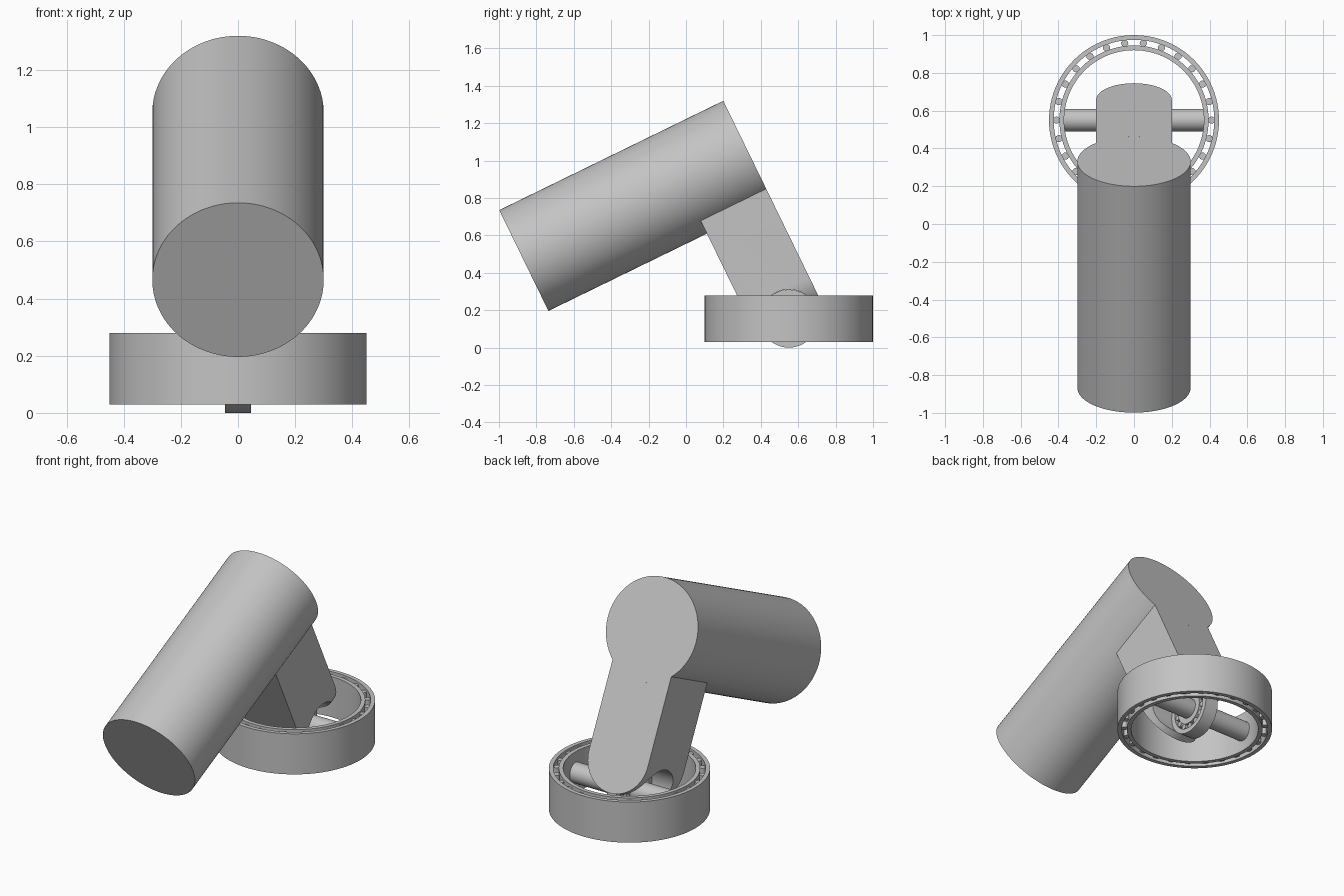
import bpy, bmesh
from math import pi, sin, cos, asin, radians
from mathutils import Matrix, Vector

if "Cube" in bpy.data.objects:
    bpy.data.objects.remove(bpy.data.objects["Cube"], do_unlink=True)

GREY = (0.55, 0.55, 0.55, 1)
metal = bpy.data.materials.new("plain_grey")
metal.use_nodes = True
metal.diffuse_color = GREY
metal.node_tree.nodes["Principled BSDF"].inputs["Base Color"].default_value = GREY

# Frames: tilted head and arm, flat wheel bearing, sideways hub
HUB = Vector((0, 0.55, 0.155))
TILTED = Matrix.Translation((0, 0.331, 1.05)) @ Matrix.Rotation(radians(26), 4, 'X')
FLAT = Matrix.Translation(HUB)
SIDEWAYS = FLAT @ Matrix.Rotation(pi / 2, 4, 'Y')


def finish(name, bm, frame):
    bmesh.ops.recalc_face_normals(bm, faces=bm.faces)
    bm.transform(frame)
    mesh = bpy.data.meshes.new(name)
    bm.to_mesh(mesh)
    bm.free()
    mesh.materials.append(metal)
    obj = bpy.data.objects.new(name, mesh)
    bpy.context.collection.objects.link(obj)
    return obj


def smooth(obj):
    bpy.ops.object.select_all(action='DESELECT')
    obj.select_set(True)
    bpy.context.view_layer.objects.active = obj
    bpy.ops.object.shade_smooth_by_angle(angle=radians(30))


def cylinder(name, radius, length, frame, sides=96):
    bm = bmesh.new()
    bmesh.ops.create_cone(bm, cap_ends=True, segments=sides, radius1=radius,
                          radius2=radius, depth=length)
    return finish(name, bm, frame)


def ring(name, outer, inner, height, frame, sides=96):
    bm = bmesh.new()
    h = height / 2
    corners = [bm.verts.new((r, 0, z)) for r, z in
               ((inner, -h), (outer, -h), (outer, h), (inner, h))]
    edges = [bm.edges.new((corners[i], corners[(i + 1) % 4])) for i in range(4)]
    bmesh.ops.spin(bm, geom=corners + edges, cent=(0, 0, 0), axis=(0, 0, 1),
                   angle=2 * pi, steps=sides, use_merge=True)
    bmesh.ops.remove_doubles(bm, verts=bm.verts, dist=1e-5)
    smooth(finish(name, bm, frame))


def rollers(name, count, track, radius, height, frame):
    bm = bmesh.new()
    for i in range(count):
        a = 2 * pi * i / count
        bmesh.ops.create_cone(bm, cap_ends=True, segments=16, radius1=radius,
                              radius2=radius, depth=height,
                              matrix=Matrix.Translation((track * cos(a), track * sin(a), 0)))
    smooth(finish(name, bm, frame))


def bearing(name, radii, height, count, roller_radius, frame):
    outer, outer_bore, inner, bore = radii
    ring(name + "_outer_ring", outer, outer_bore, height, frame)
    ring(name + "_inner_ring", inner, bore, height, frame)
    rollers(name + "_rollers", count, (outer_bore + inner) / 2, roller_radius,
            height * 0.88, frame)


# Large tilted head
LENGTH = 1.333
smooth(cylinder("head", 0.3, LENGTH, TILTED @ Matrix.Translation((0, -LENGTH / 2, 0))
                @ Matrix.Rotation(pi / 2, 4, 'X')))

# Arm: concave top hugging the head, rounded lower end
half = asin(0.2 / 0.3)
outline = [(0.3 * sin(half * (i / 8 - 1)), -0.3 * cos(half * (i / 8 - 1))) for i in range(17)]
outline += [(0.2 * cos(pi * i / 32), -0.745 - 0.2 * sin(pi * i / 32)) for i in range(33)]
bm = bmesh.new()
face = bm.faces.new([bm.verts.new((x, 0, z)) for x, z in outline])
walls = bmesh.ops.extrude_face_region(bm, geom=[face])
bmesh.ops.translate(bm, vec=(0, -0.39, 0),
                    verts=[g for g in walls["geom"] if isinstance(g, bmesh.types.BMVert)])
arm = finish("arm", bm, TILTED)

# Round channel through the arm for the hub
cutter = cylinder("channel_cutter", 0.156, 1, SIDEWAYS)
cutter.hide_render = True
cut = arm.modifiers.new("channel", 'BOOLEAN')
cut.operation = 'DIFFERENCE'
cut.solver = 'EXACT'
cut.object = cutter
bpy.context.view_layer.objects.active = arm
bpy.ops.object.modifier_apply(modifier=cut.name)
bpy.data.objects.remove(cutter, do_unlink=True)
smooth(arm)

# Wheel bearing, hub bearing and the shaft joining them
bearing("wheel", (0.45, 0.425, 0.395, 0.37), 0.25, 26, 0.019, FLAT)
bearing("hub", (0.155, 0.125, 0.095, 0.06), 0.09, 13, 0.016, SIDEWAYS)
smooth(cylinder("shaft", 0.06, 0.75, SIDEWAYS, 48))
